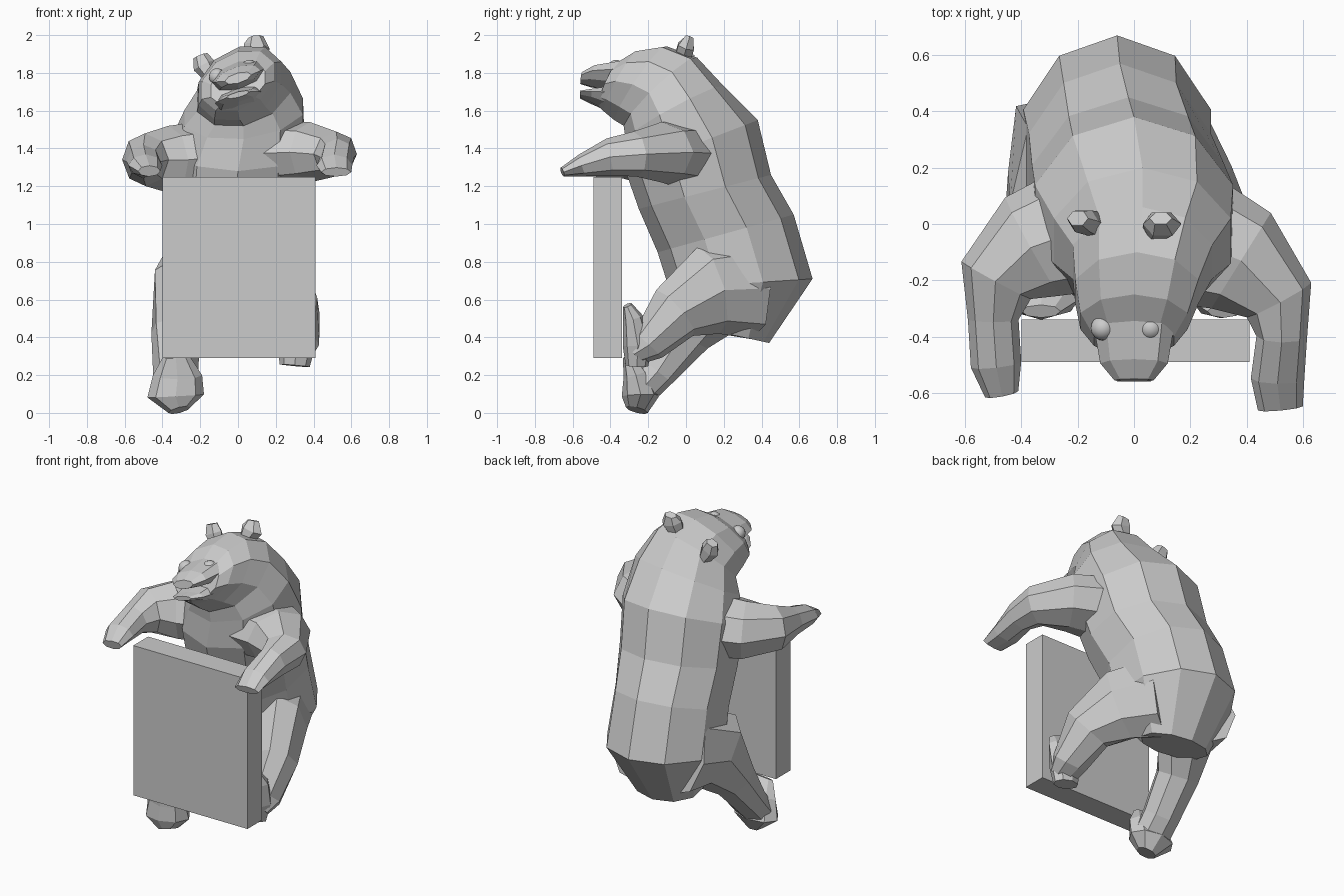
import bpy, bmesh
from math import sin, cos, tau
from mathutils import Vector, Matrix


def finish(name, bm, smooth=False):
    bmesh.ops.recalc_face_normals(bm, faces=bm.faces)
    me = bpy.data.meshes.new(name)
    bm.to_mesh(me)
    bm.free()
    for p in me.polygons:
        p.use_smooth = smooth
    ob = bpy.data.objects.new(name, me)
    bpy.context.collection.objects.link(ob)
    return ob


def loft(name, rings):
    bm = bmesh.new()
    rows = [[bm.verts.new(p) for p in r] for r in rings]
    n = len(rows[0])
    for a, b in zip(rows, rows[1:]):
        for i in range(n):
            j = (i + 1) % n
            bm.faces.new((a[i], a[j], b[j], b[i]))
    bm.faces.new(rows[0])
    bm.faces.new(rows[-1])
    return finish(name, bm)


def slices(name, data, n=10):
    """Each slice: back y,z, front y,z, centre x, half width, roll."""
    rings = []
    for by, bz, fy, fz, cx, hw, roll in data:
        mid = Vector((cx, (by + fy) / 2, (bz + fz) / 2))
        half = Vector((0, (by - fy) / 2, (bz - fz) / 2))
        side = Vector((hw, 0, roll * hw))
        rings.append([mid + half * cos(tau * i / n) + side * sin(tau * i / n)
                      for i in range(n)])
    return loft(name, rings)


def limb(name, data, ref=(0, 0, 1), n=8):
    """Each station: x, y, z, half width, half height."""
    pts = [Vector(d[:3]) for d in data]
    rings = []
    for k, d in enumerate(data):
        t = (pts[min(k + 1, len(pts) - 1)] - pts[max(k - 1, 0)]).normalized()
        w = t.cross(Vector(ref)).normalized()
        h = w.cross(t)
        rings.append([pts[k] + w * d[3] * cos(tau * i / n) + h * d[4] * sin(tau * i / n)
                      for i in range(n)])
    return loft(name, rings)


# Upright board
bm = bmesh.new()
bmesh.ops.create_cube(bm, size=1, matrix=Matrix.Translation((0.005, -0.415, 0.77))
                      @ Matrix.Diagonal((0.81, 0.15, 0.96, 1)))
finish("board", bm)

# Torso, neck and head
slices("body", [
    (0.44, 0.37, 0.12, 0.44, -0.07, 0.22, 0),
    (0.67, 0.71, -0.09, 0.66, -0.06, 0.35, 0),
    (0.57, 1.05, -0.15, 0.85, -0.05, 0.34, 0),
    (0.45, 1.26, -0.25, 1.08, -0.02, 0.36, 0),
    (0.38, 1.55, -0.32, 1.28, 0.00, 0.37, 0),
    (0.20, 1.73, -0.32, 1.45, 0.03, 0.33, 0.1),
    (0.06, 1.88, -0.33, 1.52, 0.03, 0.26, 0.2),
    (-0.10, 1.94, -0.38, 1.55, 0.01, 0.23, 0.25),
    (-0.25, 1.915, -0.44, 1.60, 0.00, 0.20, 0.25),
    (-0.36, 1.85, -0.47, 1.63, 0.00, 0.15, 0.25),
], 10)

# Open muzzle
slices("muzzle", [
    (-0.34, 1.86, -0.42, 1.71, 0.00, 0.14, 0.25),
    (-0.48, 1.835, -0.51, 1.73, 0.00, 0.12, 0.25),
    (-0.55, 1.80, -0.56, 1.745, 0.00, 0.07, 0.25),
], 8)
slices("lower_jaw", [
    (-0.37, 1.73, -0.42, 1.60, 0.00, 0.13, 0.25),
    (-0.50, 1.705, -0.50, 1.645, 0.00, 0.11, 0.25),
    (-0.56, 1.70, -0.56, 1.67, 0.00, 0.06, 0.25),
], 8)

# Eyes
for side, c in (("left", (-0.11, -0.37, 1.78)), ("right", (0.06, -0.37, 1.825))):
    bm = bmesh.new()
    bmesh.ops.create_uvsphere(bm, u_segments=16, v_segments=10, radius=0.044,
                              matrix=Matrix.Translation(c))
    finish(side + "_eye", bm, True)

# Ears
limb("left_ear", [(-0.14, 0.00, 1.77, 0.035, 0.05), (-0.18, 0.01, 1.84, 0.06, 0.045),
                  (-0.20, 0.02, 1.89, 0.04, 0.03)], (0, 1, 0), 6)
limb("right_ear", [(0.07, -0.02, 1.87, 0.04, 0.05), (0.10, 0.00, 1.94, 0.07, 0.05),
                   (0.095, 0.02, 1.99, 0.04, 0.025)], (0, 1, 0), 6)

# Arms draped past the board
limb("right_arm", [(0.13, -0.03, 1.37, 0.26, 0.18), (0.38, -0.13, 1.38, 0.20, 0.16),
                   (0.515, -0.27, 1.37, 0.13, 0.12), (0.525, -0.40, 1.355, 0.09, 0.10),
                   (0.51, -0.55, 1.31, 0.095, 0.06), (0.52, -0.655, 1.275, 0.08, 0.025)])
limb("left_arm", [(-0.13, 0.00, 1.36, 0.24, 0.19), (-0.36, -0.08, 1.34, 0.20, 0.18),
                  (-0.49, -0.20, 1.34, 0.14, 0.14), (-0.50, -0.34, 1.33, 0.09, 0.09),
                  (-0.49, -0.50, 1.31, 0.09, 0.06), (-0.47, -0.605, 1.28, 0.06, 0.03)])

# Legs, right one drawn up higher
limb("right_leg", [(0.06, 0.34, 0.66, 0.20, 0.27), (0.20, 0.12, 0.65, 0.17, 0.24),
                   (0.30, -0.06, 0.53, 0.14, 0.16), (0.32, -0.20, 0.36, 0.11, 0.10),
                   (0.31, -0.26, 0.31, 0.09, 0.06)])
limb("left_leg", [(-0.20, 0.32, 0.68, 0.24, 0.28), (-0.29, 0.12, 0.62, 0.17, 0.24),
                  (-0.33, 0.00, 0.42, 0.13, 0.14), (-0.33, -0.15, 0.22, 0.12, 0.10),
                  (-0.33, -0.22, 0.14, 0.12, 0.09)])

# Feet pressed against the board, toes up
limb("right_foot", [(0.30, -0.26, 0.25, 0.08, 0.06), (0.31, -0.255, 0.36, 0.10, 0.08),
                    (0.31, -0.28, 0.50, 0.10, 0.055), (0.32, -0.31, 0.57, 0.06, 0.025)],
     (0, 1, 0))
limb("left_foot", [(-0.31, -0.26, 0.015, 0.06, 0.06), (-0.33, -0.24, 0.09, 0.15, 0.10),
                   (-0.32, -0.265, 0.20, 0.13, 0.07), (-0.33, -0.31, 0.30, 0.07, 0.025)],
     (0, 1, 0))
